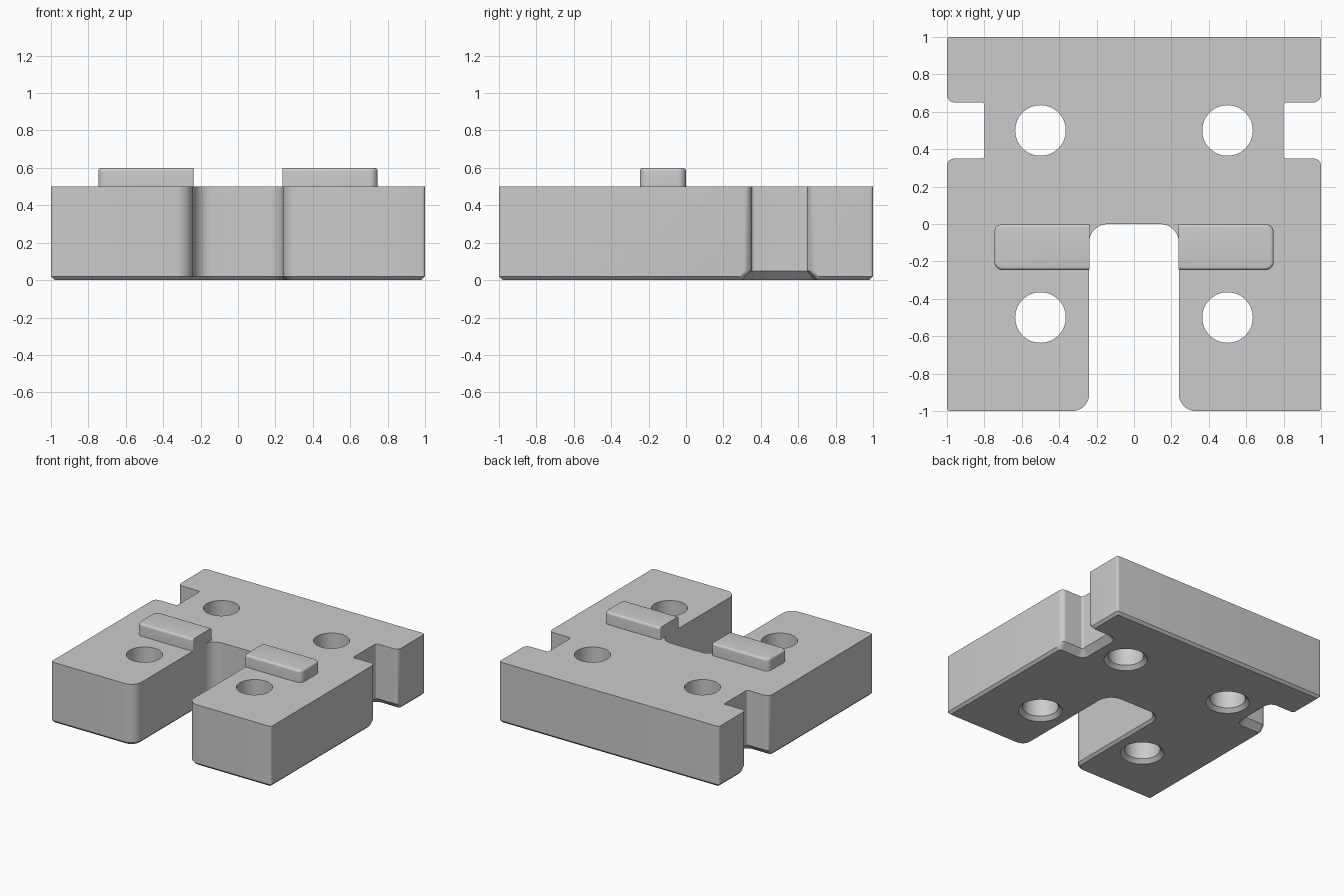
import bpy, bmesh, math
from mathutils import Vector

cube = bpy.data.objects.get("Cube")
if cube:
    bpy.data.objects.remove(cube, do_unlink=True)

grey = bpy.data.materials.new("plain grey")
grey.use_nodes = True
grey.diffuse_color = (0.6, 0.6, 0.6, 1)
grey.node_tree.nodes["Principled BSDF"].inputs["Base Color"].default_value = (0.6, 0.6, 0.6, 1)


def rounded_outline(corners, insets, steps=8):
    """Round an anticlockwise outline after moving each edge inwards."""
    pts = [Vector(c[:2]) for c in corners]
    n, out = len(pts), []
    for i, p in enumerate(pts):
        a = (p - pts[i - 1]).normalized()
        b = (pts[(i + 1) % n] - p).normalized()
        d1, d2 = insets[i - 1], insets[i]
        turn = a.x * b.y - a.y * b.x
        # every outline here turns at right angles
        q = p + Vector((-a.y, a.x)) * d1 + Vector((-b.y, b.x)) * d2
        r = corners[i][2]
        if r == 0:
            out.append(q)
            continue
        r = max(r - min(d1, d2), 0.003) if turn > 0 else r + min(d1, d2)
        centre = q - a * r + b * r
        for k in range(steps + 1):
            t = k / steps * math.pi / 2
            out.append(centre - b * r * math.cos(t) + a * r * math.sin(t))
    return out


def make_object(name, bm):
    bmesh.ops.recalc_face_normals(bm, faces=bm.faces)
    mesh = bpy.data.meshes.new(name)
    bm.to_mesh(mesh)
    bm.free()
    mesh.materials.append(grey)
    obj = bpy.data.objects.new(name, mesh)
    bpy.context.collection.objects.link(obj)
    return obj


def loft(bm, rings):
    loops = [[bm.verts.new((p.x, p.y, z)) for p in ring] for z, ring in rings]
    n = len(loops[0])
    for low, high in zip(loops, loops[1:]):
        for i in range(n):
            j = (i + 1) % n
            bm.faces.new((low[i], low[j], high[j], high[i]))
    bm.faces.new(loops[0][::-1])
    bm.faces.new(loops[-1])


def finish(obj):
    """Apply the modifiers and smooth the rounded corners."""
    bpy.ops.object.select_all(action='DESELECT')
    obj.select_set(True)
    bpy.context.view_layer.objects.active = obj
    for m in list(obj.modifiers):
        bpy.ops.object.modifier_apply(modifier=m.name)
    bpy.ops.object.shade_smooth_by_angle(angle=math.radians(28))


# Base plate: half outline with slot and side notch (x, y, corner radius)
half = [(0, 0, 0), (0.24, 0, 0.1), (0.24, -1, 0.09), (1, -1, 0.015),
        (1, 0.35, 0.04), (0.8, 0.35, 0.015), (0.8, 0.65, 0.015),
        (1, 0.65, 0.04), (1, 1, 0.015), (0, 1, 0)]
edge, notch = 0.02, 0.05
levels = []
for z in (0, edge, notch, 0.5):
    e, k = max(edge - z, 0), max(notch - z, 0)
    insets = [e] * 4 + [k] * 3 + [e] * 2 + [0]
    levels.append((z, rounded_outline(half, insets)))
bm = bmesh.new()
loft(bm, levels)
seam = [f for f in bm.faces if all(abs(v.co.x) < 1e-5 for v in f.verts)]
bmesh.ops.delete(bm, geom=seam, context='FACES')
plate = make_object("base_plate", bm)
plate.modifiers.new("Mirror", 'MIRROR')

# Four bolt holes, flared at the underside
bm = bmesh.new()
sides = 48
for x in (-0.5, 0.5):
    for y in (-0.5, 0.5):
        rings = []
        for z, r in ((-0.02, 0.185), (0.03, 0.135), (0.7, 0.135)):
            ring = [Vector((x + r * math.cos(t), y + r * math.sin(t)))
                    for t in (math.tau * i / sides for i in range(sides))]
            rings.append((z, ring))
        loft(bm, rings)
cutter = make_object("hole_cutter", bm)
cutter.hide_render = True
cut = plate.modifiers.new("Holes", 'BOOLEAN')
cut.operation = 'DIFFERENCE'
cut.solver = 'EXACT'
cut.object = cutter
finish(plate)
bpy.data.objects.remove(cutter, do_unlink=True)

# Raised tabs beside the slot: rounded top edge, flat inner end
tab = [(0.237, -0.247, 0.008), (0.747, -0.247, 0.045),
       (0.747, 0, 0.045), (0.237, 0, 0.008)]
fillet, top = 0.018, 0.6
rings = [(0.5, rounded_outline(tab, [0] * 4))]
for i in range(6):
    t = i / 5 * math.pi / 2
    d = fillet * (1 - math.cos(t))
    rings.append((top - fillet + fillet * math.sin(t),
                  rounded_outline(tab, [d, d, d, 0])))
for side, name in ((1, "left_tab"), (-1, "right_tab")):
    bm = bmesh.new()
    loft(bm, rings)
    for v in bm.verts:
        v.co.x *= side
    finish(make_object(name, bm))
